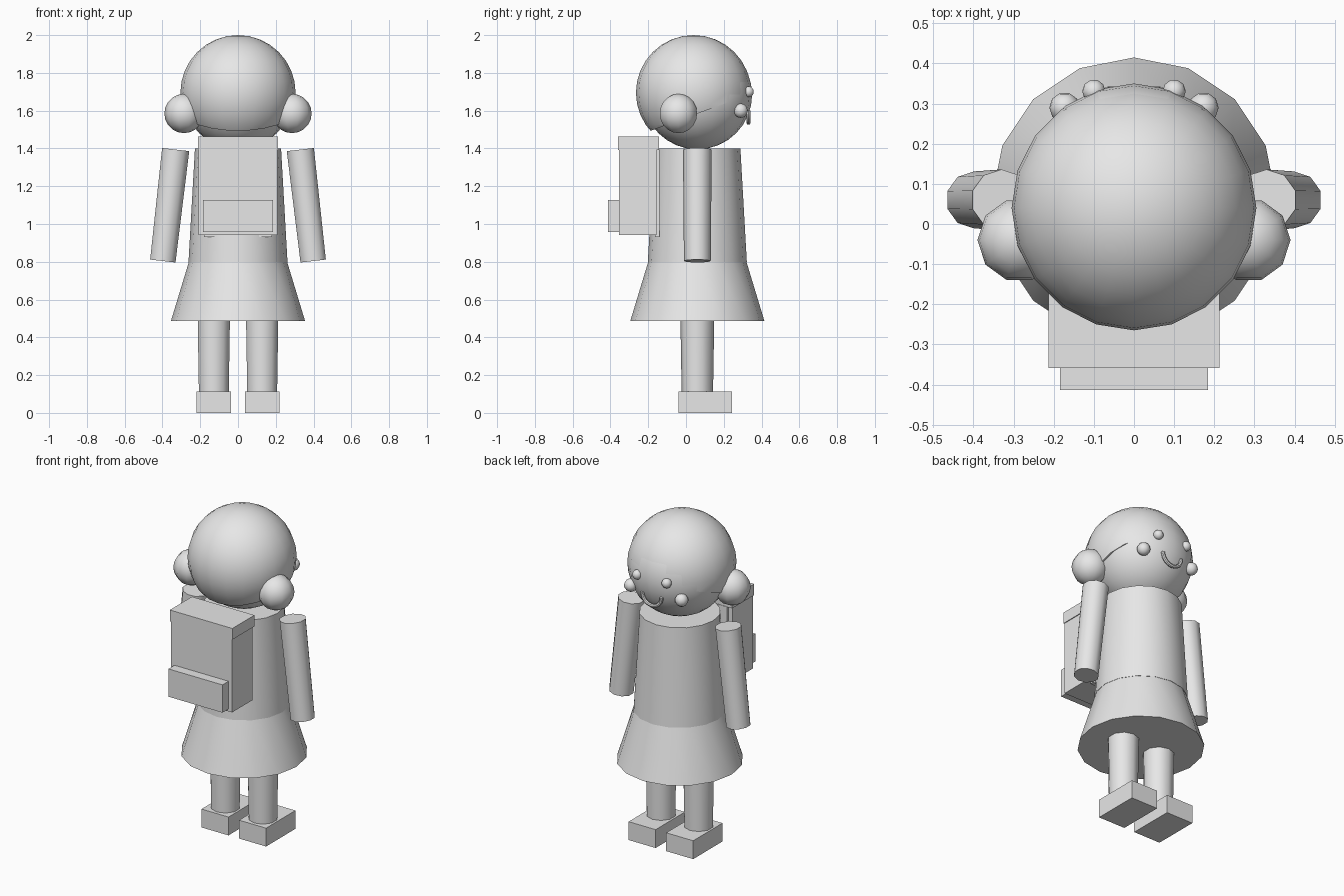
import bpy, bmesh, math
from mathutils import Vector, Matrix

if "Cube" in bpy.data.objects:
    bpy.data.objects.remove(bpy.data.objects["Cube"])

grey = bpy.data.materials.new("light grey")
grey.diffuse_color = (0.8, 0.8, 0.8, 1)
grey.use_nodes = True
grey.node_tree.nodes["Principled BSDF"].inputs["Base Color"].default_value = grey.diffuse_color
MID_Y = 0.06  # body axis


def finish(name, bm, smooth=True):
    bmesh.ops.recalc_face_normals(bm, faces=bm.faces)
    me = bpy.data.meshes.new(name)
    bm.to_mesh(me)
    bm.free()
    me.materials.append(grey)
    ob = bpy.data.objects.new(name, me)
    bpy.context.collection.objects.link(ob)
    if smooth:
        bpy.ops.object.select_all(action='DESELECT')
        ob.select_set(True)
        bpy.context.view_layer.objects.active = ob
        bpy.ops.object.shade_smooth_by_angle(angle=math.radians(42))
    return ob


def box(name, x, y, z):
    bm = bmesh.new()
    bmesh.ops.create_cube(bm, size=1)
    for v in bm.verts:
        v.co = Vector([(a + b) / 2 + c * (b - a) for (a, b), c in zip((x, y, z), v.co)])
    return finish(name, bm, False)


def tube(name, bottom, top, r_bottom, r_top, sides):
    # capped tapered cylinder between two points, one corner facing +y
    bm = bmesh.new()
    a, b = Vector(bottom), Vector(top)
    tilt = Vector((0, 0, 1)).rotation_difference(b - a).to_matrix()
    rings = []
    for p, r in ((a, r_bottom), (b, r_top)):
        angles = [math.tau * i / sides for i in range(sides)]
        rings.append([bm.verts.new(p + tilt @ Vector((r * math.sin(t), r * math.cos(t), 0)))
                      for t in angles])
    lo, hi = rings
    for i in range(sides):
        j = (i + 1) % sides
        bm.faces.new((lo[i], lo[j], hi[j], hi[i]))
    bm.faces.new(lo)
    bm.faces.new(hi)
    return finish(name, bm)


def ball_mesh(center, r, seg, rings):
    bm = bmesh.new()
    m = Matrix.Translation(center) @ Matrix.Rotation(math.pi / 2, 4, 'Z')
    bmesh.ops.create_uvsphere(bm, u_segments=seg, v_segments=rings, radius=r, matrix=m)
    return bm


# Head
finish("head", ball_mesh((0, MID_Y, 1.685), 0.29, 20, 16))

# Hair cap, cut along a plane rising toward the face
hair = ball_mesh((0, 0.04, 1.695), 0.305, 20, 16)
bmesh.ops.bisect_plane(hair, geom=hair.verts[:] + hair.edges[:] + hair.faces[:],
                       plane_co=(0, -0.186, 1.494), plane_no=(0, -0.344, 0.939),
                       clear_inner=True)
rim = [e for e in hair.edges if e.is_boundary]
bmesh.ops.contextual_create(hair, geom=rim)
finish("hair", hair)

# Smile, a half ring of round section
smile = bmesh.new()
loops = []
for i in range(13):
    t = math.pi * (1 + i / 12)
    ring = []
    for k in range(8):
        u = math.tau * k / 8
        d = 0.066 + 0.011 * math.cos(u)
        ring.append(smile.verts.new((d * math.cos(t), 0.331 + 0.011 * math.sin(u),
                                     1.602 + d * math.sin(t))))
    loops.append(ring)
for a, b in zip(loops, loops[1:]):
    for k in range(8):
        n = (k + 1) % 8
        smile.faces.new((a[k], a[n], b[n], b[k]))
smile.faces.new(loops[0])
smile.faces.new(loops[-1])
finish("smile", smile)

# Dress
tube("torso", (0, MID_Y, 0.80), (0, MID_Y, 1.40), 0.262, 0.228, 16)
tube("skirt", (0, MID_Y, 0.487), (0, MID_Y, 0.80), 0.355, 0.26, 16)

# Paired parts
for side, s in (("left", -1), ("right", 1)):
    finish(side + "_hair_bun", ball_mesh((s * 0.286, -0.04, 1.585), 0.104, 10, 10))
    finish(side + "_eye", ball_mesh((s * 0.10, 0.331, 1.70), 0.029, 10, 8))
    finish(side + "_cheek", ball_mesh((s * 0.173, 0.29, 1.60), 0.038, 10, 8))
    tube(side + "_arm", (s * 0.398, MID_Y, 0.804), (s * 0.33, MID_Y, 1.394), 0.071, 0.076, 10)
    tube(side + "_leg", (s * 0.128, MID_Y, 0.10), (s * 0.128, MID_Y, 0.52), 0.083, 0.09, 10)
    x0, x1 = sorted((s * 0.036, s * 0.22))
    box(side + "_shoe", (x0, x1), (-0.041, 0.244), (0, 0.113))
    x0, x1 = sorted((s * 0.106, s * 0.18))
    box(side + "_strap", (x0, x1), (-0.165, -0.141), (0.93, 1.395))

# Backpack
box("backpack", (-0.208, 0.208), (-0.355, -0.157), (0.942, 1.40))
box("backpack_lid", (-0.213, 0.213), (-0.359, -0.144), (1.393, 1.462))
box("backpack_pocket", (-0.184, 0.184), (-0.414, -0.35), (0.957, 1.128))
